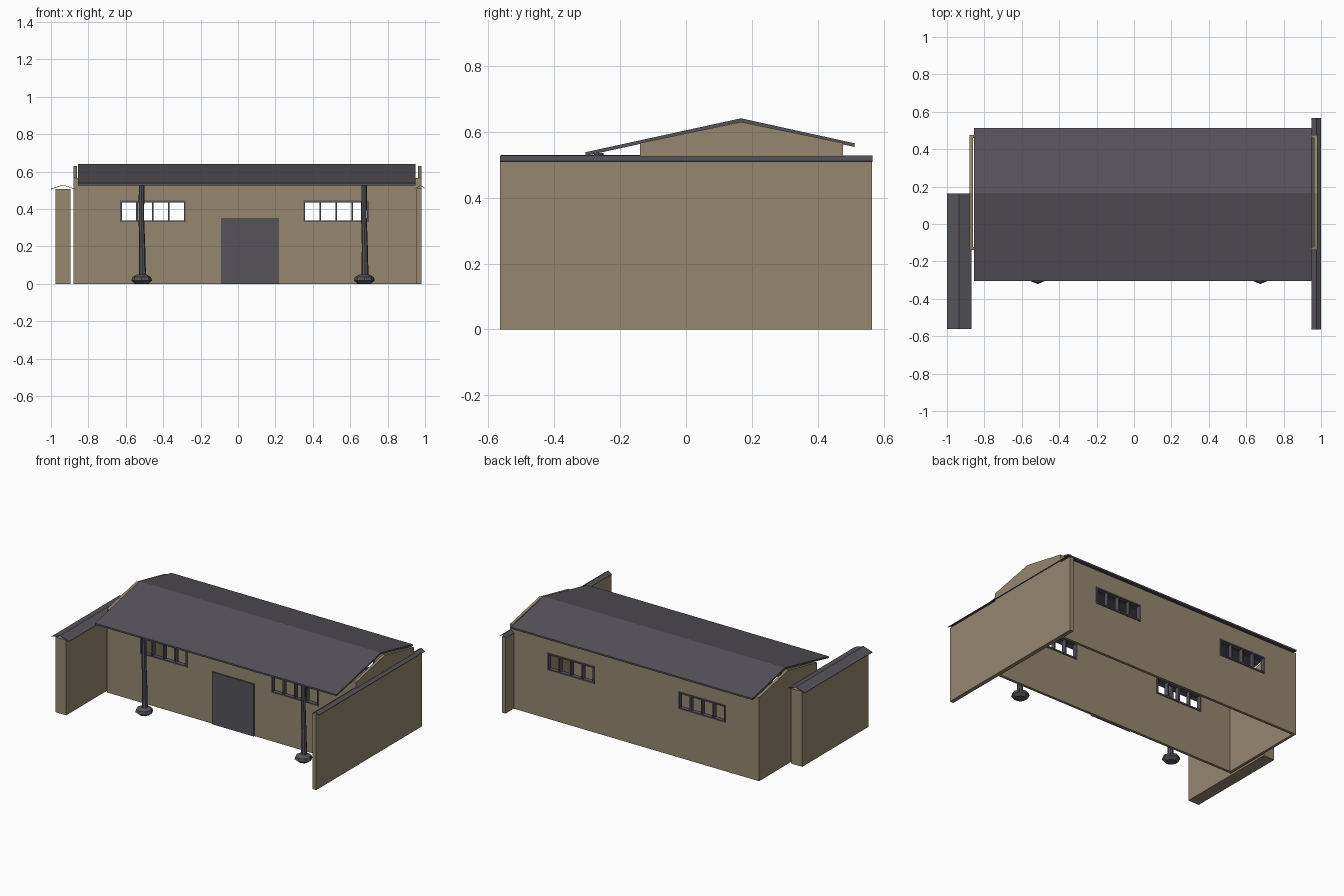
import bpy, bmesh, math
from mathutils import Vector

if "Cube" in bpy.data.objects:
    bpy.data.objects.remove(bpy.data.objects["Cube"], do_unlink=True)


def material(name, rgb):
    m = bpy.data.materials.new(name)
    m.use_nodes = True
    m.diffuse_color = (*rgb, 1)
    m.node_tree.nodes["Principled BSDF"].inputs["Base Color"].default_value = (*rgb, 1)
    return m


PLASTER = material("tan plaster", (0.296, 0.243, 0.159))
SLATE = material("dark slate", (0.092, 0.087, 0.102))


def finish(name, bm, mat):
    bmesh.ops.recalc_face_normals(bm, faces=bm.faces)
    me = bpy.data.meshes.new(name)
    bm.to_mesh(me)
    bm.free()
    me.materials.append(mat)
    ob = bpy.data.objects.new(name, me)
    bpy.context.collection.objects.link(ob)
    return ob


def add_box(bm, lo, hi):
    lo, hi = Vector(lo), Vector(hi)
    vs = bmesh.ops.create_cube(bm, size=1)["verts"]
    for v in vs:
        v.co = (lo + hi) / 2 + v.co * (hi - lo)


def box(name, lo, hi, mat):
    bm = bmesh.new()
    add_box(bm, lo, hi)
    return finish(name, bm, mat)


def prism(name, outline, axis, start, end, mat):
    """Extrude a closed outline (side, z) along the x or y axis."""
    bm = bmesh.new()
    place = (lambda a, z: (start, a, z)) if axis == "x" else (lambda a, z: (a, start, z))
    face = bm.faces.new([bm.verts.new(place(a, z)) for a, z in outline])
    out = bmesh.ops.extrude_face_region(bm, geom=[face])
    shift = Vector((end - start, 0, 0) if axis == "x" else (0, end - start, 0))
    bmesh.ops.translate(bm, vec=shift, verts=[g for g in out["geom"] if isinstance(g, bmesh.types.BMVert)])
    return finish(name, bm, mat)


def sheet(top, t):
    """Close a bent line into a thin sheet of vertical thickness t."""
    return top + [(a, z - t) for a, z in reversed(top)]


def lathe(name, rings, sides, mat):
    """Skin rings given as (x, y, z, radius)."""
    bm = bmesh.new()
    loops = []
    for x, y, z, r in rings:
        loops.append([bm.verts.new((x + r * math.cos(k * math.tau / sides),
                                    y + r * math.sin(k * math.tau / sides), z)) for k in range(sides)])
    for a, b in zip(loops, loops[1:]):
        for k in range(sides):
            n = (k + 1) % sides
            bm.faces.new((a[k], a[n], b[n], b[k]))
    bm.faces.new(loops[0])
    bm.faces.new(loops[-1])
    return finish(name, bm, mat)


# Main dimensions
X0, X1 = -0.88, 0.98
FRONT, BACK, RIDGE = -0.14, 0.477, 0.167
EAVE, PEAK, T = 0.566, 0.63, 0.018
WIN_Z = (0.33, 0.445)
WINDOWS = [(-0.63, -0.28), (0.35, 0.70)]

# Gable ends
gable = [(FRONT, 0), (BACK, 0), (BACK, EAVE), (RIDGE, PEAK), (FRONT, EAVE)]
prism("gable_wall_right", gable, "x", X0, X0 + T, PLASTER)
prism("gable_wall_left", gable, "x", X1 - T, X1, PLASTER)

# Long walls with window openings, and the window frames
for side, y in (("front", FRONT), ("back", BACK - T)):
    wall = box(side + "_wall", (X0 + T, y, 0), (X1 - T, y + T, EAVE), PLASTER)
    for i, (a, b) in enumerate(WINDOWS):
        cutter = box("window_cutter", (a, y - 0.1, WIN_Z[0]), (b, y + 0.1, WIN_Z[1]), PLASTER)
        cutter.hide_render = True
        mod = wall.modifiers.new("opening", "BOOLEAN")
        mod.operation, mod.object, mod.solver = "DIFFERENCE", cutter, "EXACT"
        bpy.context.view_layer.objects.active = wall
        bpy.ops.object.modifier_apply(modifier=mod.name)
        bpy.data.objects.remove(cutter, do_unlink=True)

        bm = bmesh.new()
        y0, y1, w = y - 0.006, y + T + 0.006, 0.009
        for z in (WIN_Z[0], WIN_Z[1] - w):
            add_box(bm, (a, y0, z), (b, y1, z + w))
        for k in range(5):
            x = a + (b - a - w) * k / 4
            add_box(bm, (x, y0, WIN_Z[0] + w), (x + w, y1, WIN_Z[1] - w))
        finish(f"{side}_window_frame_{i + 1}", bm, SLATE)

# Door
box("door", (-0.09, FRONT - 0.008, 0), (0.22, FRONT + 0.005, 0.353), SLATE)

# Main roof, with a long porch overhang at the front
prism("main_roof", sheet([(-0.305, 0.538), (RIDGE, 0.641), (0.512, 0.565)], 0.011),
      "x", -0.855, 0.95, SLATE)

# Porch posts on stone footings
for i, x in enumerate((-0.515, 0.675)):
    y = -0.265
    lathe(f"porch_post_{i + 1}", [(x + 0.004, y, 0.04, 0.019), (x + 0.003, y, 0.2, 0.016),
                                  (x - 0.002, y, 0.36, 0.015), (x, y, 0.535, 0.015)], 8, SLATE)
    lathe(f"post_footing_{i + 1}", [(x, y, 0, 0.034), (x, y, 0.018, 0.056),
                                    (x, y, 0.036, 0.05), (x, y, 0.05, 0.026)], 8, SLATE)

# Side boundary walls with small pitched caps
box("left_boundary_wall", (0.953, -0.565, 0), (X1, 0.565, 0.513), PLASTER)
prism("left_wall_cap", sheet([(0.95, 0.512), (0.975, 0.528), (1.0, 0.512)], 0.003),
      "y", -0.565, 0.567, SLATE)
box("right_boundary_wall", (-0.977, -0.555, 0), (-0.895, 0.155, 0.507), PLASTER)
prism("right_wall_cap", sheet([(-1.0, 0.508), (-0.935, 0.53), (-0.87, 0.508)], 0.003),
      "y", -0.562, 0.162, SLATE)
